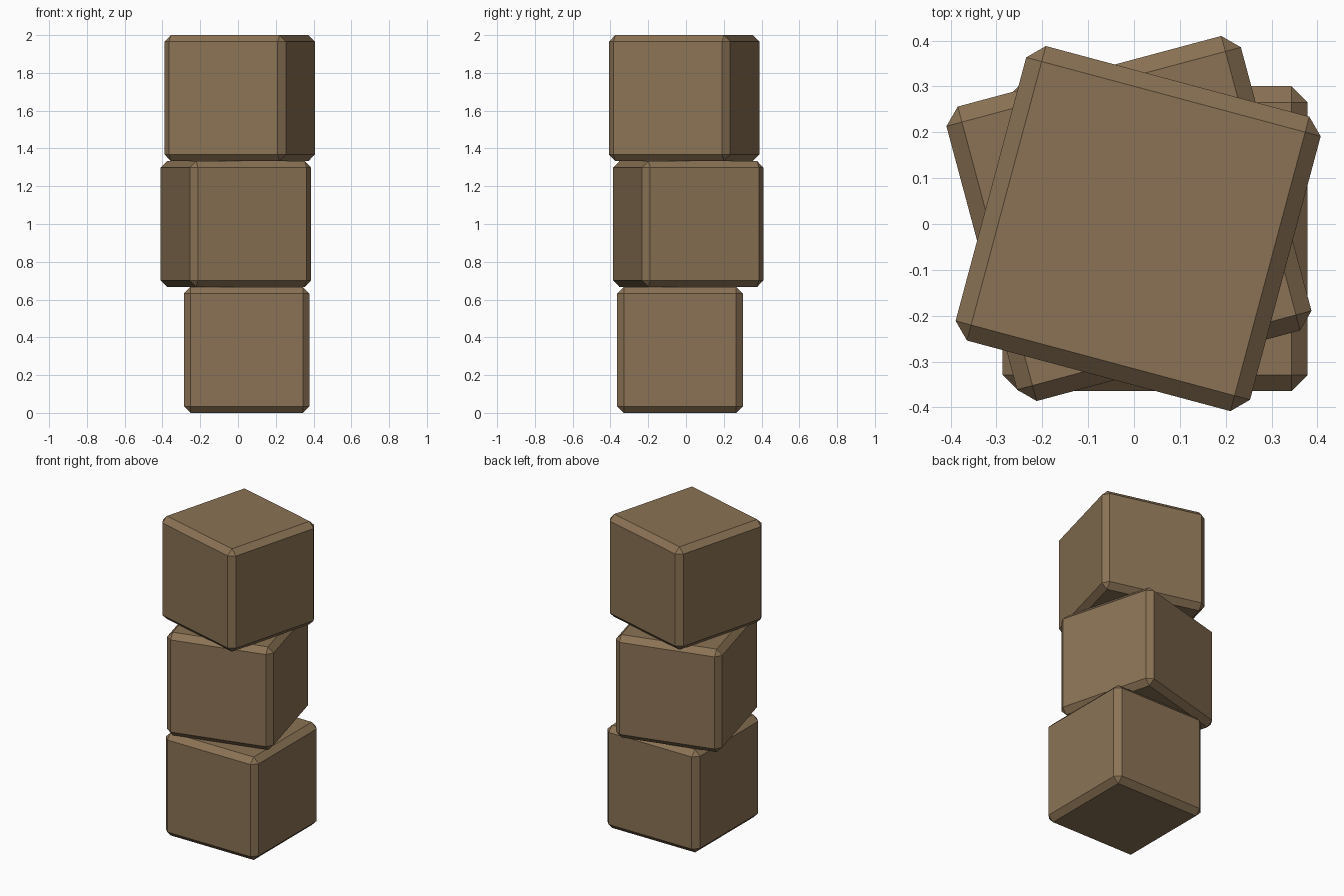
import bpy, bmesh, math

if "Cube" in bpy.data.objects:
    bpy.data.objects.remove(bpy.data.objects["Cube"])

SIZE = 0.665      # block edge length
BEVEL = 0.035     # chamfer width
STEP = 2 / 3      # height of one storey

wood = bpy.data.materials.new("brown_wood")
wood.diffuse_color = (0.258, 0.171, 0.091, 1)
wood.use_nodes = True
wood.node_tree.nodes["Principled BSDF"].inputs["Base Color"].default_value = wood.diffuse_color


def block(name, x, y, level, degrees):
    """Chamfered cube, turned about its vertical axis."""
    bm = bmesh.new()
    bmesh.ops.create_cube(bm, size=1)
    bmesh.ops.scale(bm, vec=(SIZE, SIZE, STEP), verts=bm.verts)
    bmesh.ops.bevel(bm, geom=bm.edges[:], offset=BEVEL, segments=1,
                    affect='EDGES', profile=0.5)
    mesh = bpy.data.meshes.new(name)
    bm.to_mesh(mesh)
    bm.free()
    mesh.materials.append(wood)
    obj = bpy.data.objects.new(name, mesh)
    obj.location = (x, y, STEP * (level + 0.5))
    obj.rotation_euler.z = math.radians(degrees)
    bpy.context.collection.objects.link(obj)


# Stack of three blocks, each slightly shifted and twisted
block("bottom_block", 0.046, -0.032, 0, 0)
block("middle_block", -0.011, 0.012, 1, 15)
block("top_block", 0.009, -0.010, 2, -15)
